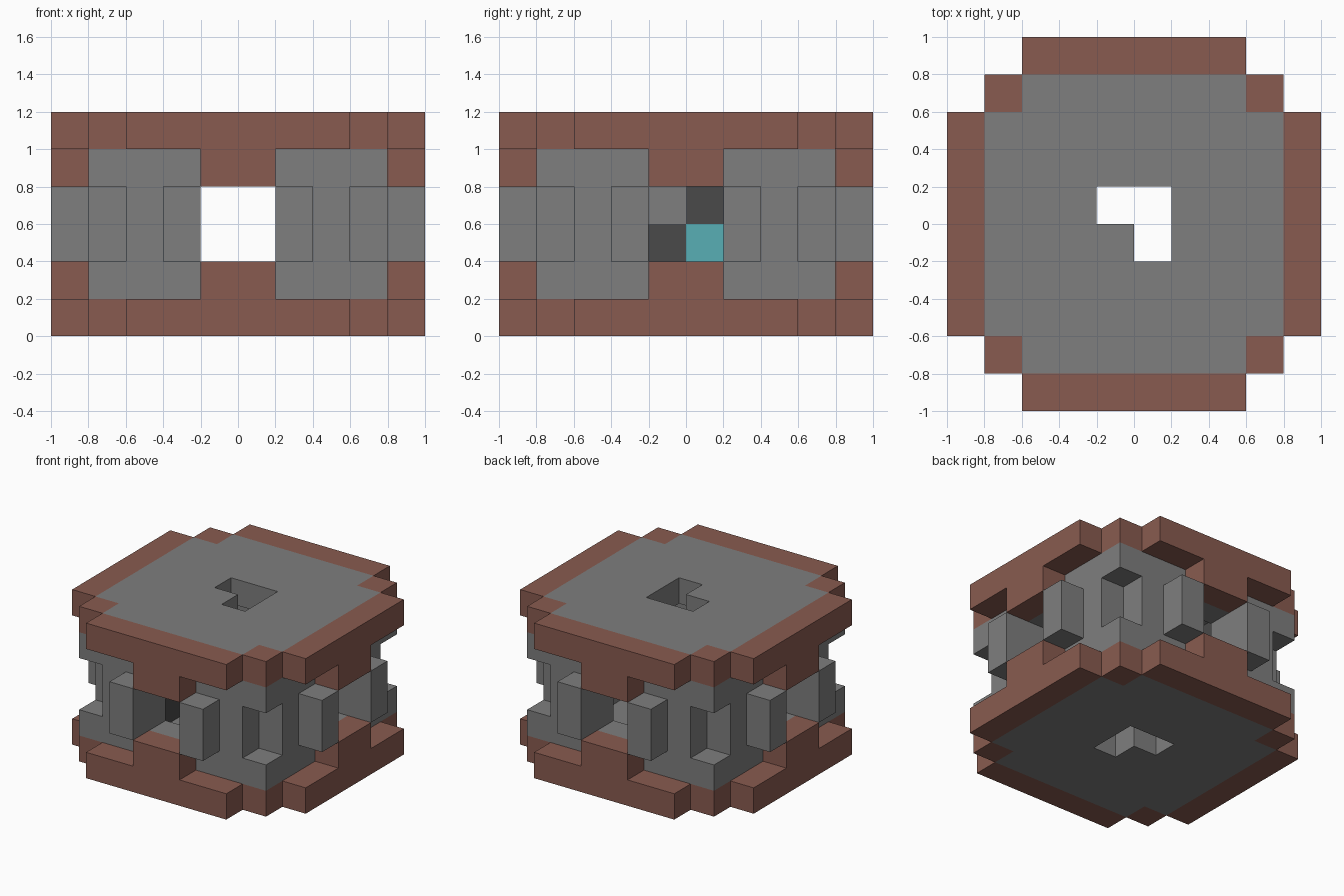
import bpy
import bmesh
import math
from mathutils import Vector

cube = bpy.data.objects.get("Cube")
if cube:
    bpy.data.objects.remove(cube)

CELL = 0.2


def material(name, rgb):
    mat = bpy.data.materials.new(name)
    mat.use_nodes = True
    color = (*rgb, 1.0)
    mat.diffuse_color = color
    mat.node_tree.nodes["Principled BSDF"].inputs["Base Color"].default_value = color
    return mat


GRAY = material("stone gray", (0.21, 0.21, 0.21))
BROWN = material("brick brown", (0.25, 0.105, 0.08))
DARK = material("dark gray", (0.068, 0.068, 0.068))
TEAL = material("teal", (0.098, 0.43, 0.46))

PARTS = {
    "floor": GRAY, "roof": GRAY, "walls": GRAY, "pillars": GRAY,
    "lower_trim": BROWN, "upper_trim": BROWN,
    "inner_rack": DARK, "rack_panel": GRAY, "rack_lamp": TEAL,
}


def part_at(i, j, k):
    """Name of the part that fills a grid cell, or None."""
    lo, hi = sorted((abs(i + 0.5), abs(j + 0.5)))
    level = abs(k - 2.5)
    trim = "lower_trim" if k < 3 else "upper_trim"

    # Floor and roof slabs with an angled central opening and a brick edge
    if level == 2.5:
        if hi < 1:
            solid = i == -1 and j == -1
            return ("floor" if k == 0 else "roof") if solid else None
        if hi < 3 or (hi < 4 and lo < 3):
            return "floor" if k == 0 else "roof"
        return trim if lo < 3 or hi < 4 else None

    # Brick brackets and free-standing pillars beside each doorway
    if hi > 4:
        if level == 1.5 and lo < 1:
            return trim
        return "pillars" if level == 0.5 and lo == 1.5 else None

    # Walls with open doorways and notched corners
    if hi > 3:
        return "walls" if level == 1.5 or 1 < lo < 3 else None

    # Rack standing inside, opposite one doorway
    if i == -3 and abs(j + 0.5) < 2:
        if (j, k) == (-1, 3):
            return "rack_panel"
        return "rack_lamp" if (j, k) == (0, 2) else "inner_rack"
    return None


grid = {}
for i in range(-5, 5):
    for j in range(-5, 5):
        for k in range(6):
            part = part_at(i, j, k)
            if part:
                grid[i, j, k] = part


def build(name, mat):
    bm = bmesh.new()
    for cell, part in grid.items():
        if part != name:
            continue
        center = Vector(cell) + Vector((0.5, 0.5, 0.5))
        # Only faces that border open space
        for axis in range(3):
            for sign in (-1, 1):
                n = Vector((0, 0, 0))
                n[axis] = sign
                if tuple(int(c + d) for c, d in zip(cell, n)) in grid:
                    continue
                u = Vector((0, 0, 0))
                u[(axis + 1) % 3] = 0.5
                v = n.cross(u)
                mid = center + n * 0.5
                corners = (mid - u - v, mid + u - v, mid + u + v, mid - u + v)
                bm.faces.new([bm.verts.new(p * CELL) for p in corners])
    bmesh.ops.remove_doubles(bm, verts=bm.verts, dist=0.001)
    bmesh.ops.dissolve_limit(bm, angle_limit=math.radians(1),
                             verts=bm.verts, edges=bm.edges)
    mesh = bpy.data.meshes.new(name)
    bm.to_mesh(mesh)
    bm.free()
    mesh.materials.append(mat)
    bpy.context.collection.objects.link(bpy.data.objects.new(name, mesh))


for part_name, part_mat in PARTS.items():
    build(part_name, part_mat)
